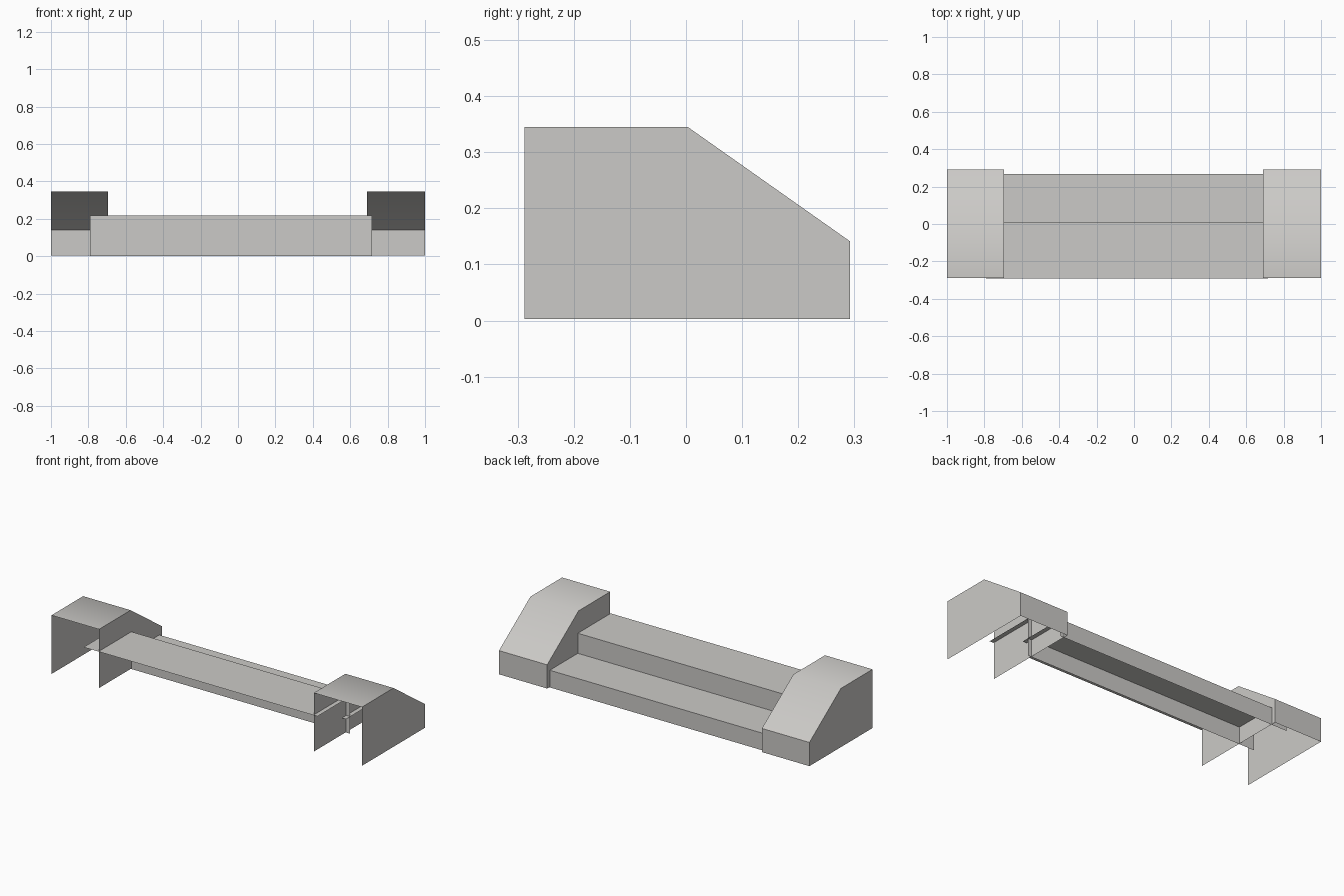
import bpy, bmesh

if "Cube" in bpy.data.objects:
    bpy.data.objects.remove(bpy.data.objects["Cube"])

stone = bpy.data.materials.new("warm_grey_stone")
stone.diffuse_color = (0.6, 0.59, 0.57, 1)
stone.use_nodes = True
stone.node_tree.nodes["Principled BSDF"].inputs["Base Color"].default_value = stone.diffuse_color


def make(name, faces):
    """Build an object from a list of polygons given as point lists."""
    bm = bmesh.new()
    for pts in faces:
        bm.faces.new([bm.verts.new(p) for p in pts])
    bmesh.ops.remove_doubles(bm, verts=bm.verts, dist=1e-5)
    me = bpy.data.meshes.new(name)
    bm.to_mesh(me)
    bm.free()
    me.materials.append(stone)
    ob = bpy.data.objects.new(name, me)
    bpy.context.collection.objects.link(ob)
    return ob


# Side walls: thin shells, open at the front and underneath
profile = [(-0.288, 0.003), (-0.288, 0.345), (0.003, 0.345),
           (0.2925, 0.141), (0.2925, 0.003)]


def side_wall(name, x0, x1):
    faces = [[(x0, y, z) for y, z in reversed(profile)],
             [(x1, y, z) for y, z in reversed(profile)]]
    faces[0].reverse()
    faces[1] = [(x1, y, z) for y, z in profile]
    # make the end panels face outwards
    faces = [[p for p in reversed(f)] for f in faces]
    for (ya, za), (yb, zb) in zip(profile[1:], profile[2:]):
        faces.append([(x0, ya, za), (x1, ya, za), (x1, yb, zb), (x0, yb, zb)])
    ob = make(name, faces)
    for f in ob.data.polygons:
        # top and slope blend smoothly, all else is flat
        f.use_smooth = f.normal.z > 0.5 or f.normal.z < -0.5
    bm = bmesh.new()
    bm.from_mesh(ob.data)
    for f in bm.faces:
        c, n = f.calc_center_median(), f.normal
        out = c - type(c)(((x0 + x1) / 2, 0, 0.1))
        if n.dot(out) < 0:
            f.normal_flip()
    for e in bm.edges:
        if len(e.link_faces) == 2:
            e.smooth = e.calc_face_angle() < 0.7
    bm.to_mesh(ob.data)
    bm.free()


side_wall("left_side_wall", -1.0, -0.694)
side_wall("right_side_wall", 0.69, 1.0)

# Steps: single sheets whose ends run into the side walls
X0, X1 = -0.79, 0.716


def tread(name, y0, y1, z):
    make(name, [[(X0, y0, z), (X1, y0, z), (X1, y1, z), (X0, y1, z)]])


def riser(name, y, z1):
    make(name, [[(X1, y, 0), (X0, y, 0), (X0, y, z1), (X1, y, z1)]])


tread("upper_tread", -0.2925, 0.01, 0.217)
riser("upper_riser", 0.01, 0.217)
tread("lower_tread", -0.03, 0.268, 0.1)
riser("lower_riser", 0.268, 0.1)
